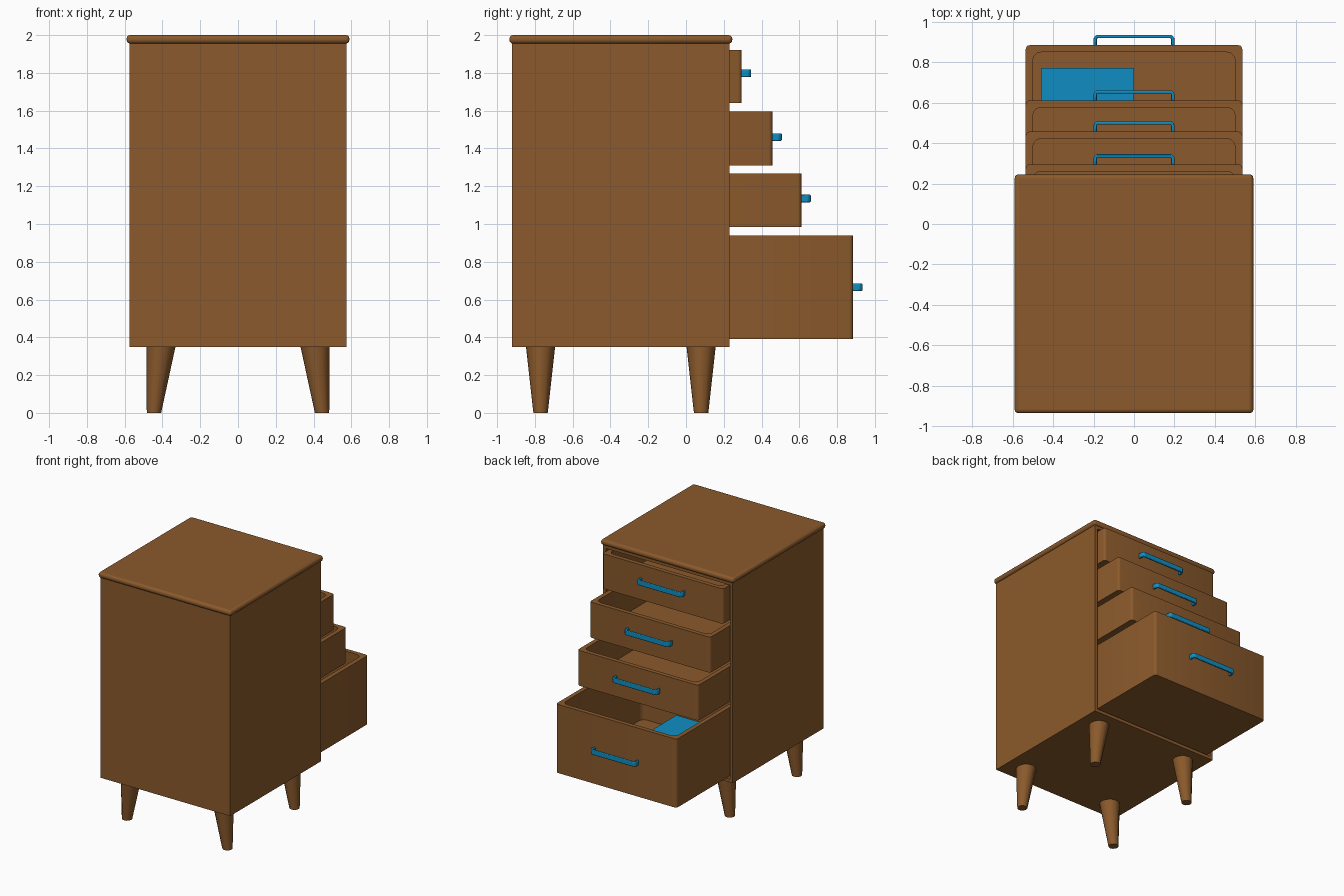
import bpy, bmesh, math
from mathutils import Vector

if "Cube" in bpy.data.objects:
    bpy.data.objects.remove(bpy.data.objects["Cube"])


def material(name, rgb):
    m = bpy.data.materials.new(name)
    m.diffuse_color = (*rgb, 1)
    m.use_nodes = True
    m.node_tree.nodes["Principled BSDF"].inputs["Base Color"].default_value = m.diffuse_color
    return m


WOOD = material("brown wood", (0.258, 0.102, 0.025))
BLUE = material("blue", (0.005, 0.27, 0.54))


def finish(bm, name, mat, smooth=True, bevel=0, segments=2):
    bmesh.ops.recalc_face_normals(bm, faces=bm.faces)
    me = bpy.data.meshes.new(name)
    bm.to_mesh(me)
    bm.free()
    me.materials.append(mat)
    ob = bpy.data.objects.new(name, me)
    bpy.context.collection.objects.link(ob)
    if bevel:
        mod = ob.modifiers.new("bevel", 'BEVEL')
        mod.width, mod.segments = bevel, segments
    if smooth:
        bpy.ops.object.select_all(action='DESELECT')
        ob.select_set(True)
        bpy.context.view_layer.objects.active = ob
        bpy.ops.object.shade_smooth_by_angle(angle=math.radians(40))
    return ob


def box(lo, hi):
    bm = bmesh.new()
    bmesh.ops.create_cube(bm, size=1)
    for v in bm.verts:
        v.co = Vector([(a + b) / 2 + c * (b - a) for a, b, c in zip(lo, hi, v.co)])
    return bm


def rounded_rect(x0, x1, y0, y1, r, n=3):
    pts = []
    for i, (cx, cy) in enumerate([(x1 - r, y1 - r), (x0 + r, y1 - r), (x0 + r, y0 + r), (x1 - r, y0 + r)]):
        for k in range(n + 1):
            a = math.pi / 2 * (i + k / n)
            pts.append((cx + r * math.cos(a), cy + r * math.sin(a)))
    return pts


# Hollow cabinet body, open towards +y
bm = box((-0.575, -0.92, 0.35), (0.575, 0.23, 1.957))
bm.normal_update()
front = max(bm.faces, key=lambda f: f.normal.y)
bmesh.ops.inset_region(bm, faces=[front], thickness=0.036)
res = bmesh.ops.extrude_discrete_faces(bm, faces=[front])
bmesh.ops.translate(bm, verts=res["faces"][0].verts, vec=(0, -1.115, 0))
finish(bm, "cabinet_body", WOOD, smooth=False)

# Top slab with a rounded edge
finish(box((-0.59, -0.935, 1.955), (0.59, 0.245, 2.0)), "top_slab", WOOD, bevel=0.019, segments=3)


# Open-topped drawer with a U-shaped pull
def drawer(i, z0, z1, front_y, handle_z):
    back_y = front_y - 1.08
    outer = rounded_rect(-0.535, 0.535, back_y, front_y, 0.02)
    inner = rounded_rect(-0.50, 0.50, back_y + 0.035, front_y - 0.035, 0.04)
    bm = bmesh.new()
    loops = [[bm.verts.new((x, y, z)) for x, y in pts]
             for pts, z in ((outer, z0), (outer, z1), (inner, z1), (inner, z0 + 0.04))]
    n = len(outer)
    for a, b in zip(loops, loops[1:]):
        for k in range(n):
            bm.faces.new((a[k], a[(k + 1) % n], b[(k + 1) % n], b[k]))
    bm.faces.new(loops[0])
    bm.faces.new(loops[-1])
    finish(bm, f"drawer_{i}", WOOD)

    bm = bmesh.new()
    profile = [(-0.2, -0.003), (-0.2, 0.035), (-0.186, 0.05), (0.186, 0.05), (0.2, 0.035), (0.2, -0.003),
               (0.184, -0.003), (0.184, 0.034), (-0.184, 0.034), (-0.184, -0.003)]
    face = bm.faces.new([bm.verts.new((x, front_y + y, handle_z - 0.02)) for x, y in profile])
    res = bmesh.ops.extrude_face_region(bm, geom=[face])
    bmesh.ops.translate(bm, verts=[e for e in res["geom"] if isinstance(e, bmesh.types.BMVert)],
                        vec=(0, 0, 0.04))
    finish(bm, f"handle_{i}", BLUE, bevel=0.005)


for i, args in enumerate([(1.64, 1.92, 0.295, 1.798), (1.31, 1.595, 0.457, 1.46),
                          (0.985, 1.268, 0.611, 1.135), (0.39, 0.94, 0.884, 0.665)], 1):
    drawer(i, *args)

# Blue box stored in the bottom drawer
finish(box((-0.46, 0.12, 0.428), (0.0, 0.77, 0.70)), "stored_box", BLUE, smooth=False)

# Tapered legs, splayed outwards in x
for side in (-1, 1):
    for tag, y in (("front", -0.77), ("back", 0.08)):
        bm = bmesh.new()
        bmesh.ops.create_cone(bm, cap_ends=True, segments=12, radius1=0.038, radius2=0.077, depth=0.35)
        for v in bm.verts:
            v.co += Vector((side * (0.445 if v.co.z < 0 else 0.408), y, 0.175))
        finish(bm, f"{tag}_leg_{'left' if side < 0 else 'right'}", WOOD)
